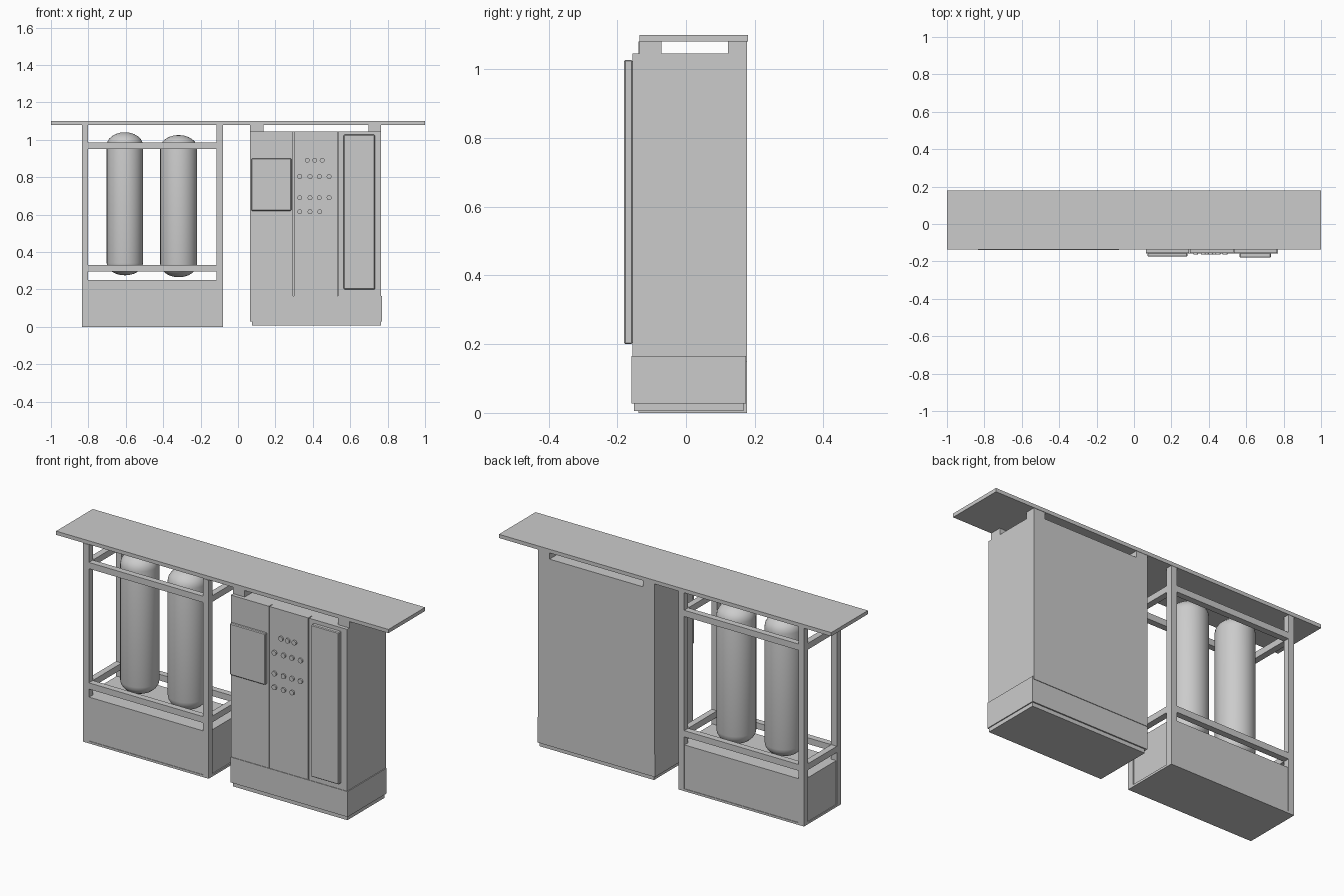
import bpy, bmesh, math

if "Cube" in bpy.data.objects:
    bpy.data.objects.remove(bpy.data.objects["Cube"])


def box(name, x0, x1, y0, y1, z0, z1, bevel=0.0):
    bm = bmesh.new()
    bmesh.ops.create_cube(bm, size=1)
    for v in bm.verts:
        v.co = ((x0 + x1) / 2 + v.co.x * (x1 - x0),
                (y0 + y1) / 2 + v.co.y * (y1 - y0),
                (z0 + z1) / 2 + v.co.z * (z1 - z0))
    me = bpy.data.meshes.new(name)
    bm.to_mesh(me)
    bm.free()
    ob = bpy.data.objects.new(name, me)
    bpy.context.collection.objects.link(ob)
    if bevel:
        mod = ob.modifiers.new("edge", 'BEVEL')
        mod.width = bevel
        mod.segments = 1
    return ob


def tank(name, x, y, r, z0, z1, foot, dome, n=32, rings=6):
    # Lathed capsule with elliptical ends
    prof = []
    for i in range(rings + 1):
        a = math.pi / 2 * i / rings
        prof.append((r * math.sin(a), z0 + foot * (1 - math.cos(a))))
    for i in range(rings + 1):
        a = math.pi / 2 * i / rings
        prof.append((r * math.cos(a), z1 - dome + dome * math.sin(a)))
    bm = bmesh.new()
    vs = [bm.verts.new((x + p[0], y, p[1])) for p in prof]
    es = [bm.edges.new(e) for e in zip(vs, vs[1:])]
    bmesh.ops.spin(bm, geom=vs + es, cent=(x, y, 0), axis=(0, 0, 1),
                   angle=math.tau, steps=n, use_duplicate=False)
    bmesh.ops.remove_doubles(bm, verts=bm.verts, dist=1e-4)
    bmesh.ops.recalc_face_normals(bm, faces=bm.faces)
    for f in bm.faces:
        f.smooth = True
    me = bpy.data.meshes.new(name)
    bm.to_mesh(me)
    bm.free()
    bpy.context.collection.objects.link(bpy.data.objects.new(name, me))


# Counter slab
box("countertop", -1, 1, -0.135, 0.18, 1.08, 1.10)

# Open frame: corner posts, two levels of rails, base box
X0, X1, Y0, Y1, T = -0.835, -0.08, -0.138, 0.178, 0.034
for sx, px in (("left", X0), ("right", X1 - T)):
    for sy, py in (("front", Y0), ("back", Y1 - T)):
        box(f"frame_post_{sx}_{sy}", px, px + T, py, py + T, 0, 1.08)
for lvl, z in (("lower", 0.295), ("upper", 0.95)):
    for sy, py in (("front", Y0), ("back", Y1 - T)):
        box(f"{lvl}_rail_{sy}", X0 + T, X1 - T, py, py + T, z, z + T)
    for sx, px in (("left", X0), ("right", X1 - T)):
        box(f"{lvl}_rail_{sx}", px, px + T, Y0 + T, Y1 - T, z, z + T)
box("frame_base_box", X0 + 0.004, X1 - 0.006, Y0 + 0.003, Y1 - 0.003, 0.002, 0.25)
box("frame_bottom_plate", X0, X1, Y0, Y1, 0, 0.012)

# Pressure tanks
tank("tank_left", -0.605, 0.02, 0.097, 0.275, 1.04, 0.065, 0.07)
tank("tank_right", -0.317, 0.02, 0.099, 0.265, 1.025, 0.07, 0.07)

# Cabinet body, base and plinth
box("cabinet_body", 0.065, 0.765, -0.127, 0.178, 0.15, 1.045)
box("cabinet_base", 0.065, 0.77, -0.158, 0.175, 0.027, 0.165)
box("cabinet_plinth", 0.075, 0.765, -0.152, 0.168, 0.006, 0.027)

# Corner spacers holding the slab
for sx, x0, x1 in (("left", 0.065, 0.135), ("right", 0.697, 0.765)):
    box(f"spacer_{sx}_front", x0, x1, -0.135, -0.072, 1.04, 1.08)
    box(f"spacer_{sx}_back", x0, x1, 0.122, 0.178, 1.04, 1.08)

# Three front panels with raised covers
for name, x0, x1 in (("left", 0.065, 0.295), ("middle", 0.299, 0.531), ("right", 0.535, 0.765)):
    box(f"front_panel_{name}", x0, x1, -0.155, -0.127, 0.165, 1.045)
box("square_cover", 0.072, 0.285, -0.174, -0.155, 0.62, 0.90, 0.004)
box("tall_cover", 0.565, 0.732, -0.18, -0.155, 0.20, 1.027, 0.004)

# Control knobs
rows = [(0.89, (0.37, 0.41, 0.45)),
        (0.803, (0.33, 0.385, 0.435, 0.487)),
        (0.69, (0.33, 0.385, 0.435, 0.487)),
        (0.615, (0.33, 0.385, 0.437))]
for r, (z, xs) in enumerate(rows):
    for c, x in enumerate(xs):
        bpy.ops.mesh.primitive_cylinder_add(vertices=16, radius=0.013, depth=0.016,
                                            location=(x, -0.156, z),
                                            rotation=(math.pi / 2, 0, 0))
        bpy.context.object.name = f"knob_{r + 1}_{c + 1}"
        bpy.ops.object.shade_smooth_by_angle()
